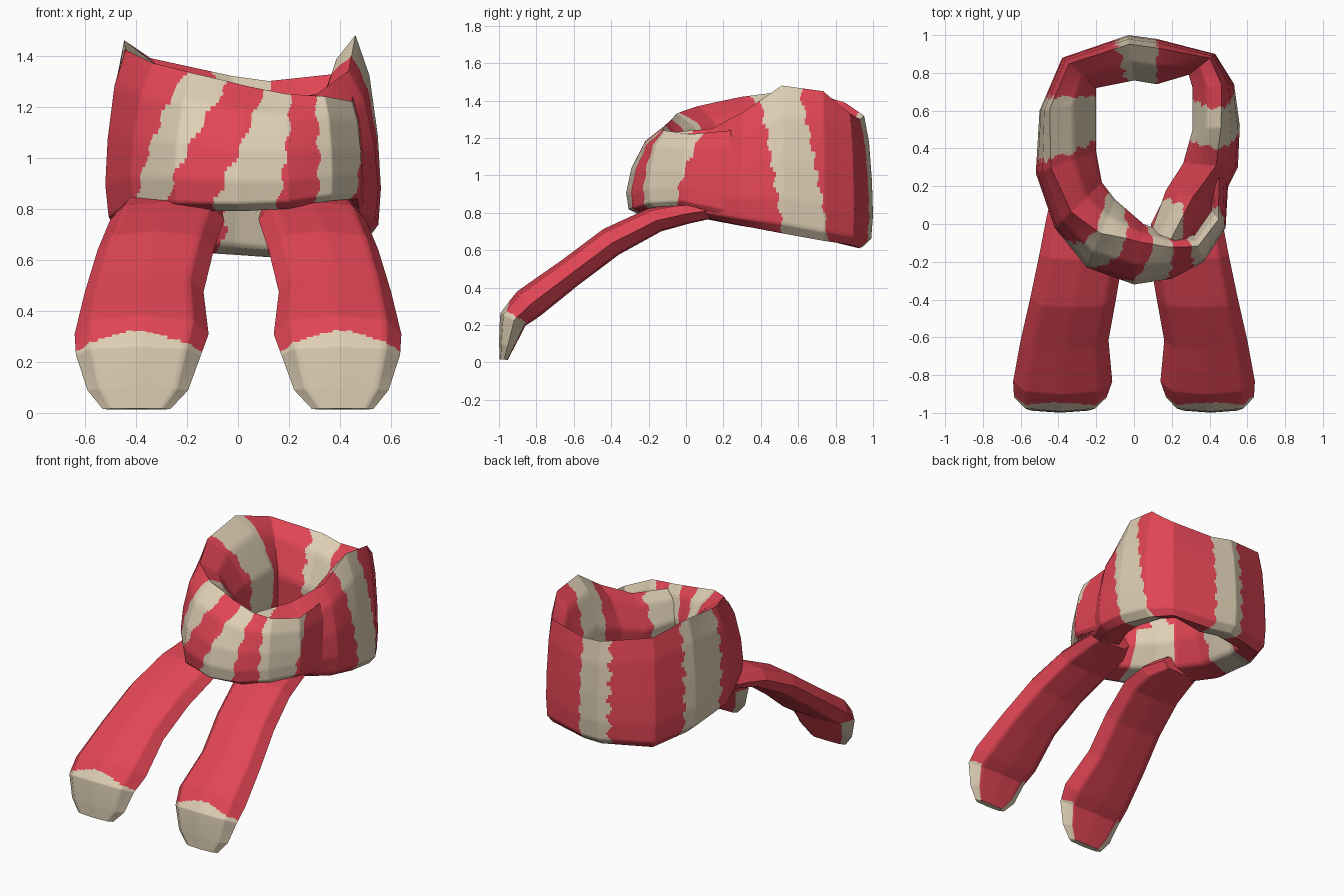
import bpy, bmesh, math
from mathutils import Vector

if "Cube" in bpy.data.objects:
    bpy.data.objects.remove(bpy.data.objects["Cube"])


def material(name, rgb):
    m = bpy.data.materials.new(name)
    m.diffuse_color = (*rgb, 1)
    m.use_nodes = True
    m.node_tree.nodes["Principled BSDF"].inputs["Base Color"].default_value = m.diffuse_color
    return m


RED = material("scarf red", (0.76, 0.06, 0.09))
BEIGE = material("scarf beige", (0.73, 0.62, 0.46))


def loft(name, stations, section, is_beige, along=28, around=7):
    """Sweep section(station) along the stations; colour each face by a rule."""
    bm = bmesh.new()
    rings = []
    steps = (len(stations) - 1) * along
    for i in range(steps + 1):
        s = i / along
        k = min(int(s), len(stations) - 2)
        f = s - k
        st = [a + (b - a) * f for a, b in zip(stations[k], stations[k + 1])]
        pts = section(st)
        ring = []
        for j, p in enumerate(pts):
            q = pts[(j + 1) % len(pts)]
            ring += [bm.verts.new(p.lerp(q, m / around)) for m in range(around)]
        rings.append(ring)
    n = len(rings[0])
    for i in range(steps):
        for j in range(n):
            f = bm.faces.new((rings[i][j], rings[i][(j + 1) % n],
                              rings[i + 1][(j + 1) % n], rings[i + 1][j]))
            f.material_index = int(is_beige((i + 0.5) / along, (j + 0.5) / around,
                                            f.calc_center_median()))
    for ring, s in ((rings[0], 0), (rings[-1], len(stations) - 1)):
        f = bm.faces.new(ring)
        f.material_index = int(is_beige(s, 0.5, f.calc_center_median()))
    bmesh.ops.recalc_face_normals(bm, faces=bm.faces)
    me = bpy.data.meshes.new(name)
    bm.to_mesh(me)
    bm.free()
    me.materials.append(RED)
    me.materials.append(BEIGE)
    ob = bpy.data.objects.new(name, me)
    bpy.context.collection.objects.link(ob)
    bpy.ops.object.select_all(action='DESELECT')
    ob.select_set(True)
    bpy.context.view_layer.objects.active = ob
    bpy.ops.object.shade_smooth_by_angle(angle=math.radians(60))
    return ob


# Neck loop: outer x, y, inner x, y, bottom, top, rim position (0 outer, 1 inner)
LOOP = [
    (.50, .24, .40, .24, .78, 1.24, .5),
    (.485, -.02, .41, .07, .84, 1.22, .5),
    (.37, -.20, .32, -.06, .83, 1.24, .6),
    (.20, -.29, .18, -.05, .80, 1.25, .7),
    (.00, -.32, .05, .00, .79, 1.28, .7),
    (-.25, -.23, -.10, .13, .79, 1.33, .5),
    (-.42, -.02, -.17, .22, .78, 1.37, .35),
    (-.52, .27, -.20, .38, .73, 1.42, .25),
    (-.50, .60, -.20, .66, .68, 1.46, .18),
    (-.38, .88, -.20, .72, .64, 1.39, .2),
    (-.03, 1.0, .00, .76, .62, 1.32, .2),
    (.12, .98, .12, .74, .61, 1.30, .2),
    (.43, .90, .29, .79, .63, 1.33, .2),
    (.53, .74, .31, .72, .65, 1.45, .3),
    (.56, .52, .31, .50, .69, 1.48, .4),
    (.55, .30, .26, .32, .73, 1.34, .4),
    (.45, .10, .17, .18, .77, 1.25, .5),
    (.30, -.12, .09, -.04, .82, 1.23, .5),
]


def loop_section(st):
    xo, yo, xi, yi, z0, z1, r = st
    prof = [(.22, 0), (.04, .06), (0, .24), (r * .12, .5), (r * .45, .8), (r, 1),
            (r + (1 - r) * .5, .88), (1, .58), (.95, .3), (.7, .04)]
    return [Vector((xo + (xi - xo) * t, yo + (yi - yo) * t, z0 + (z1 - z0) * h))
            for t, h in prof]


# Stripes: start, end along the loop, and how each edge slants with height
STRIPES = [(1.4, 2.35, -.85, -.1), (3.3, 4.6, -.5, -1.2), (5.4, 6.1, -1.15, -.95),
           (7.3, 8.3, -.15, -.05), (9.8, 11, 0, 0), (12.92, 14.0, .55, .5),
           (16.2, 17.1, 0, 0)]


def loop_beige(s, j, c):
    if 3 < s < 7 and j > 7.3:      # hidden inner lower side of the front wrap
        return 4.3 < s < 5.9
    if s > 16 and c.x > .26:
        return False
    h = (c.z - .7) / .65
    wave = .045 * math.sin(c.z * 55)
    return any(a + ka * h + wave < s < b + kb * h + wave for a, b, ka, kb in STRIPES)


loft("neck_loop", LOOP, loop_section, loop_beige)

# Hanging tails: y, z, inner x, outer x, half thickness, tilt of section (degrees)
TAIL = [
    (.14, .82, .16, .44, .05, 0),
    (.00, .80, .09, .47, .06, 12),
    (-.16, .765, .08, .50, .07, 24),
    (-.40, .645, .12, .55, .08, 32),
    (-.62, .48, .16, .60, .08, 36),
    (-.84, .315, .14, .64, .09, 44),
    (-.925, .23, .17, .635, .075, 64),
    (-.957, .09, .22, .59, .042, 85),
    (-.975, .015, .29, .53, .022, 85),
]


def tail_section(side):
    def section(st):
        y, z, x0, x1, t, tilt = st
        if side < 0:          # the left tail is a little wider
            x0 -= .025
        a = math.radians(tilt)
        ny, nz = -math.sin(a) * t, math.cos(a) * t
        w = x1 - x0
        prof = [(0, -.1), (.13, -.9), (.5, -1), (.87, -.9), (1, -.1),
                (.88, .75), (.5, 1), (.12, .75)]
        return [Vector((side * (x0 + w * u), y + ny * v, z + nz * v))
                for u, v in prof]
    return section


def tail_beige(s, j, c):
    # tip is beige, with a scalloped edge
    edge = 5.66 - .18 * math.cos((abs(c.x) - .4) * 13) + .03 * math.sin(c.x * 110)
    under = 1 < j < 3
    return s > edge and not under


for side, label in ((-1, "left_tail"), (1, "right_tail")):
    loft(label, TAIL, tail_section(side), tail_beige)
